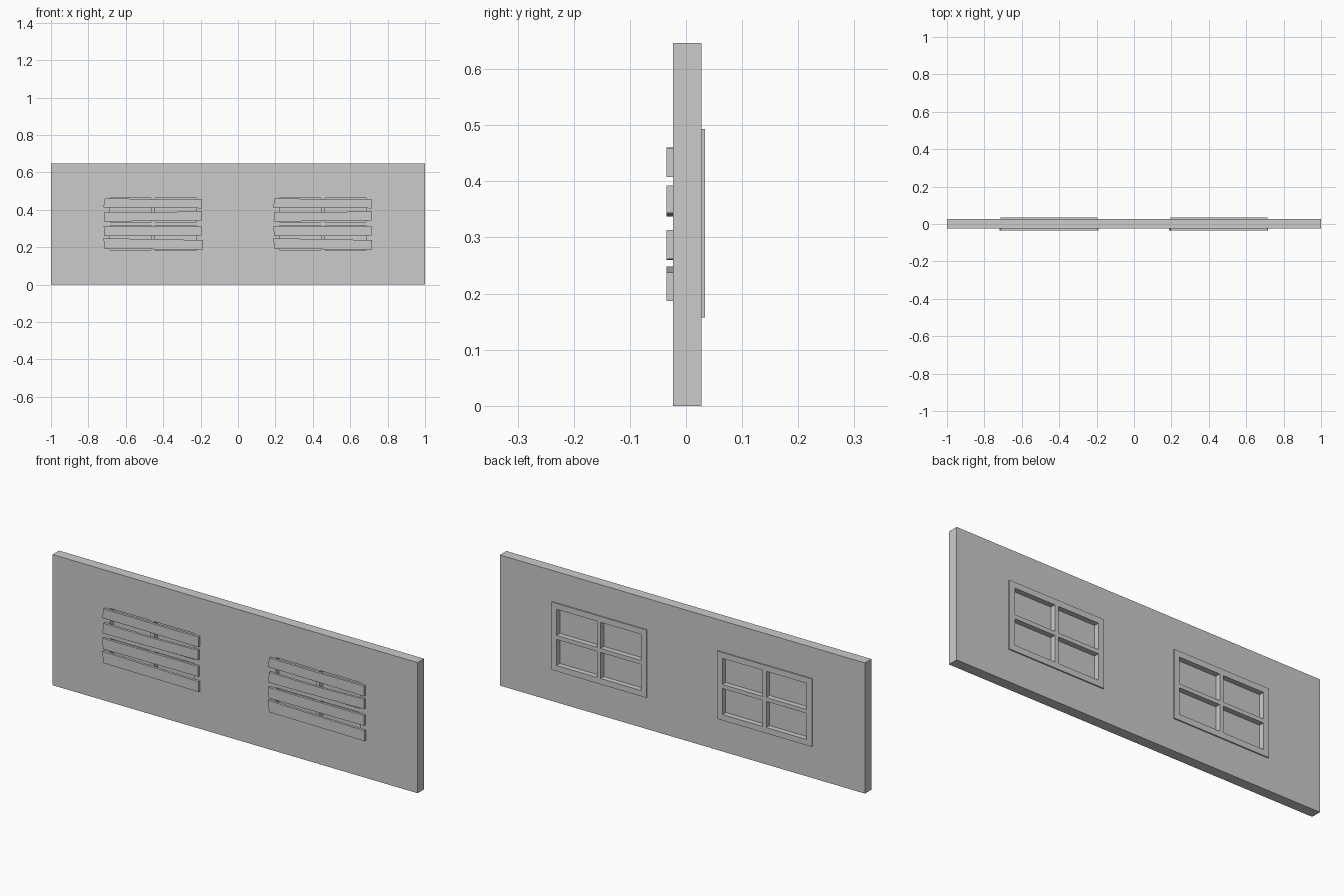
import bpy, bmesh

if "Cube" in bpy.data.objects:
    bpy.data.objects.remove(bpy.data.objects["Cube"])

WALL_Y = (-0.023, 0.028)
FRAME_BACK = 0.034
PLANK_FRONT = -0.035
CX = 0.454            # window centre
HW = 0.26             # window half width
Z0, Z1 = 0.157, 0.493  # window bottom and top
B = 0.029             # frame border
M = 0.01              # half width of glazing bars


def finish(name, bm, y0, y1):
    """Extrude flat faces lying at y0 to y1 and make an object."""
    ext = bmesh.ops.extrude_face_region(bm, geom=bm.faces[:], use_keep_orig=True)
    for v in ext["geom"]:
        if isinstance(v, bmesh.types.BMVert):
            v.co.y = y1
    bmesh.ops.recalc_face_normals(bm, faces=bm.faces[:])
    me = bpy.data.meshes.new(name)
    bm.to_mesh(me)
    bm.free()
    ob = bpy.data.objects.new(name, me)
    bpy.context.collection.objects.link(ob)
    return ob


def lattice(name, xs, zs, holes, y0, y1):
    """Slab made from a grid of cells, leaving the hole cells open."""
    bm = bmesh.new()
    g = [[bm.verts.new((x, y0, z)) for z in zs] for x in xs]
    for i in range(len(xs) - 1):
        for j in range(len(zs) - 1):
            if (i, j) not in holes:
                bm.faces.new((g[i][j], g[i + 1][j], g[i + 1][j + 1], g[i][j + 1]))
    return finish(name, bm, y0, y1)


def prism(name, pts, y0, y1):
    bm = bmesh.new()
    bm.faces.new([bm.verts.new((x, y0, z)) for x, z in pts])
    return finish(name, bm, y0, y1)


# Wall slab with two window openings
lattice("wall", [-1, -CX - HW, -CX + HW, CX - HW, CX + HW, 1],
        [0, Z0, Z1, 0.647], {(1, 1), (3, 1)}, *WALL_Y)

# Uneven boards, outlines relative to the window centre
planks = [
    [(-.266, .413), (0, .411), (.261, .408), (.261, .459), (.005, .458), (-.258, .46)],
    [(-.264, .337), (0, .340), (.26, .344), (.26, .393), (0, .386), (-.259, .388)],
    [(-.262, .260), (.26, .262), (.26, .313), (-.264, .313)],
    [(-.26, .191), (0, .189), (.263, .187), (.263, .238), (-.02, .243), (-.265, .248)],
]

zm = (Z0 + Z1) / 2
for side, cx in (("left", -CX), ("right", CX)):
    # Four-pane window frame
    xs = [cx - HW, cx - HW + B, cx - M, cx + M, cx + HW - B, cx + HW]
    zs = [Z0, Z0 + B, zm - M, zm + M, Z1 - B, Z1]
    lattice(f"window_frame_{side}", xs, zs, {(1, 1), (1, 3), (3, 1), (3, 3)},
            WALL_Y[0], FRAME_BACK)
    # Glass set in the middle of the frame
    prism(f"glass_{side}", [(xs[1] - .005, zs[1] - .005), (xs[4] + .005, zs[1] - .005),
                            (xs[4] + .005, zs[4] + .005), (xs[1] - .005, zs[4] + .005)],
          0.003, 0.008)
    # Boards nailed across the front
    for n, pts in enumerate(planks, 1):
        prism(f"board_{side}_{n}", [(cx + x, z) for x, z in pts], PLANK_FRONT, WALL_Y[0])
